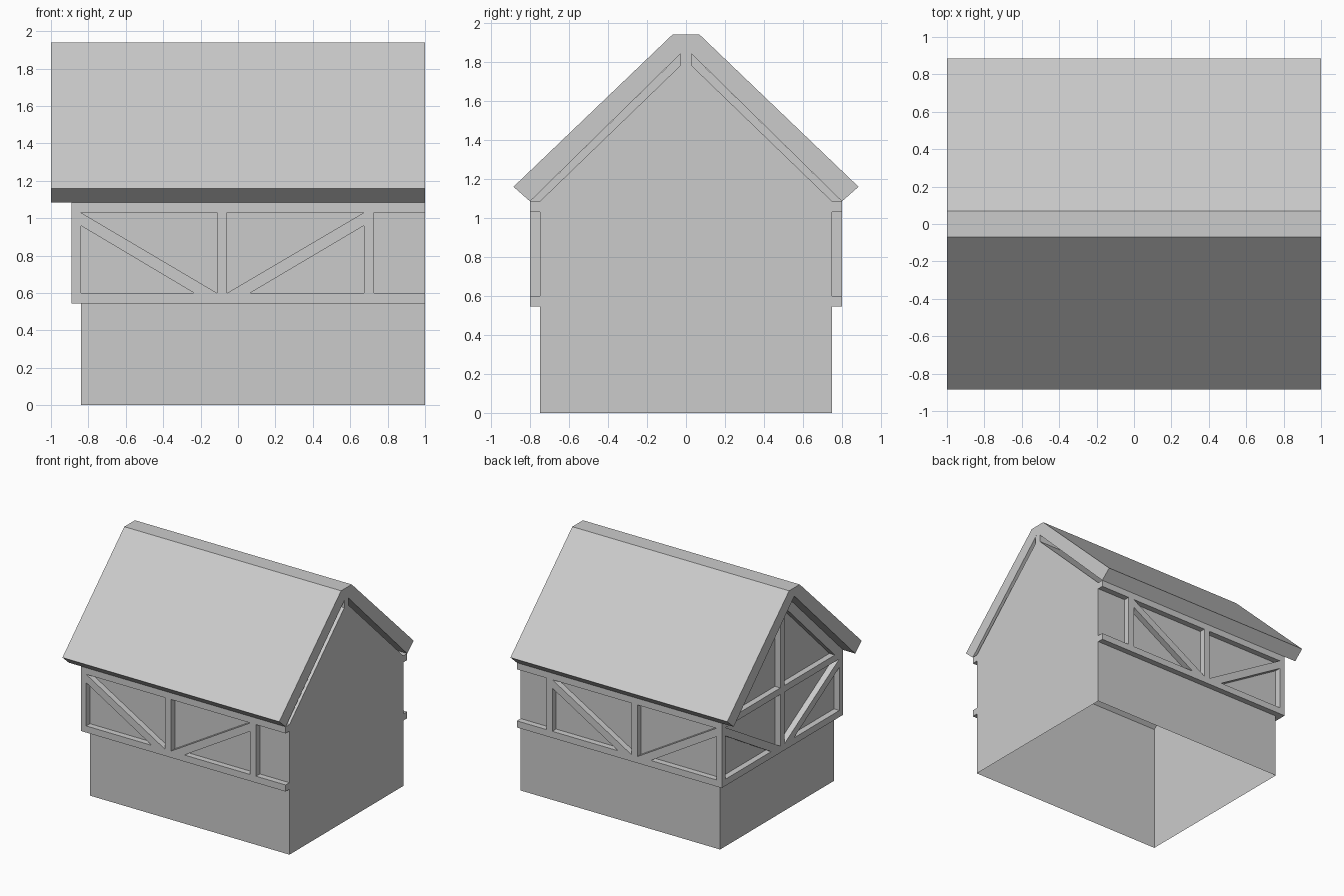
import bpy, bmesh
from mathutils import Vector

cube = bpy.data.objects.get("Cube")
if cube:
    bpy.data.objects.remove(cube, do_unlink=True)

grey = bpy.data.materials.new("plain_grey")
grey.use_nodes = True
grey.diffuse_color = (0.6, 0.6, 0.6, 1)
grey.node_tree.nodes["Principled BSDF"].inputs["Base Color"].default_value = (0.6, 0.6, 0.6, 1)


def prism(name, profile, axis, lo, hi, open_bottom=False):
    """Extrude a (horizontal, z) profile along x or y from lo to hi."""
    def place(p, d):
        return (d, p[0], p[1]) if axis == "x" else (p[0], d, p[1])
    bm = bmesh.new()
    face = bm.faces.new([bm.verts.new(place(p, lo)) for p in profile])
    new = bmesh.ops.extrude_face_region(bm, geom=[face])["geom"]
    shift = Vector(place((0, 0), hi - lo))
    bmesh.ops.translate(bm, vec=shift, verts=[v for v in new if isinstance(v, bmesh.types.BMVert)])
    bmesh.ops.recalc_face_normals(bm, faces=bm.faces)
    if open_bottom:
        floor = [f for f in bm.faces if all(v.co.z < 0.001 for v in f.verts)]
        bmesh.ops.delete(bm, geom=floor, context="FACES_ONLY")
    mesh = bpy.data.meshes.new(name)
    bm.to_mesh(mesh)
    bm.free()
    mesh.materials.append(grey)
    obj = bpy.data.objects.new(name, mesh)
    bpy.context.collection.objects.link(obj)
    return obj


def rect(a, b, z0, z1):
    return [(a, z0), (b, z0), (b, z1), (a, z1)]


def mirrored(half):
    """Complete a profile given its +y half, bottom to top."""
    return half + [(-y, z) for y, z in reversed(half) if y > 0]


# Main dimensions
END, WALL_X, FRAME_X = 1.0, -0.84, -0.89
WALL_Y, FRAME_Y = 0.75, 0.80
SILL, SILL_TOP, RAIL, EAVE = 0.545, 0.6, 1.03, 1.085
POST = 0.028

# Hollow plaster shell, open underneath
prism("wall_shell", mirrored([(WALL_Y, 0), (WALL_Y, EAVE), (0, 1.81)]),
      "x", WALL_X, END, open_bottom=True)

# Thick pitched roof with a flat ridge
top = [(-0.885, 1.16), (-0.07, 1.94), (0.07, 1.94), (0.885, 1.16)]
under = [(FRAME_Y, EAVE), (0, 1.87), (-FRAME_Y, EAVE)]
prism("roof", top + under, "x", -END, END)

# Ridge beam between shell and roof
prism("ridge_beam", [(0, 1.81), (POST, 1.782), (POST, 1.842), (0, 1.87),
                     (-POST, 1.842), (-POST, 1.782)], "x", WALL_X, END)

# Timber framing on the long walls
side_parts = {
    "sill": rect(WALL_X, END, SILL, SILL_TOP),
    "top_rail": rect(WALL_X, END, RAIL, EAVE),
    "middle_post": rect(-0.112, -0.058, SILL_TOP, RAIL),
    "end_post": rect(0.673, 0.727, SILL_TOP, RAIL),
    "brace_one": [(WALL_X, RAIL), (-0.112, SILL_TOP), (-0.235, SILL_TOP), (WALL_X, 0.96)],
    "brace_two": [(0.673, RAIL), (-0.058, SILL_TOP), (0.065, SILL_TOP), (0.673, 0.96)],
}
for label, profile in side_parts.items():
    prism("front_" + label, profile, "y", -FRAME_Y, -WALL_Y)
    prism("back_" + label, profile, "y", WALL_Y, FRAME_Y)

# Timber framing on the gable end
gable_parts = {
    "sill": rect(-FRAME_Y, FRAME_Y, SILL, SILL_TOP),
    "tie_beam": rect(-FRAME_Y, FRAME_Y, RAIL, EAVE),
    "lower_post": rect(-POST, POST, SILL_TOP, RAIL),
    "king_post": [(-POST, EAVE), (POST, EAVE), (POST, 1.842), (0, 1.87), (-POST, 1.842)],
}
for label, profile in gable_parts.items():
    prism("gable_" + label, profile, "x", FRAME_X, WALL_X)
for side, s in (("front", -1), ("back", 1)):
    prism("gable_corner_post_" + side, rect(s * WALL_Y, s * FRAME_Y, SILL_TOP, RAIL),
          "x", FRAME_X, WALL_X)
    brace = [(WALL_Y, RAIL), (POST, SILL_TOP), (0.15, SILL_TOP), (WALL_Y, 0.96)]
    prism("gable_brace_" + side, [(s * y, z) for y, z in brace], "x", FRAME_X, WALL_X)
    rafter = [(FRAME_Y, EAVE), (POST, 1.842), (POST, 1.735), (0.69, EAVE)]
    prism("gable_rafter_" + side, [(s * y, z) for y, z in rafter], "x", FRAME_X, WALL_X)
